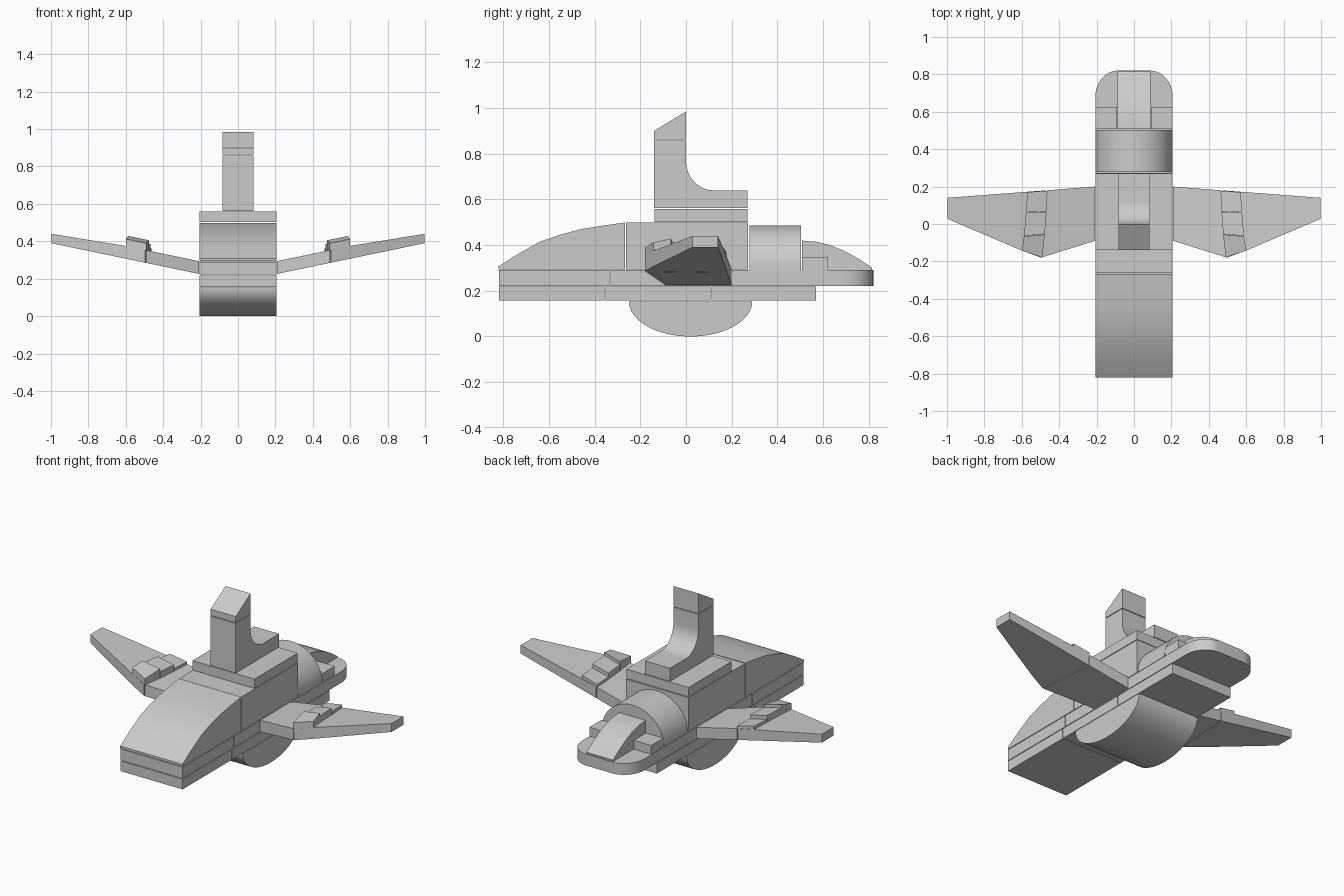
import bpy, math

if "Cube" in bpy.data.objects:
    bpy.data.objects.remove(bpy.data.objects["Cube"])

G = 0.002   # half of the thin seam between neighbouring parts
W = 0.206   # half width of the fuselage


def make(name, bottom, top):
    """Solid between two matching vertex loops."""
    n = len(bottom)
    faces = [tuple(range(n))[::-1], tuple(range(n, 2 * n))]
    faces += [(i, (i + 1) % n, n + (i + 1) % n, n + i) for i in range(n)]
    me = bpy.data.meshes.new(name)
    me.from_pydata(bottom + top, [], faces)
    ob = bpy.data.objects.new(name, me)
    bpy.context.collection.objects.link(ob)
    bpy.ops.object.select_all(action='DESELECT')
    ob.select_set(True)
    bpy.context.view_layer.objects.active = ob
    bpy.ops.object.mode_set(mode='EDIT')
    bpy.ops.mesh.select_all(action='SELECT')
    bpy.ops.mesh.normals_make_consistent(inside=False)
    bpy.ops.object.mode_set(mode='OBJECT')
    bpy.ops.object.shade_smooth_by_angle(angle=math.radians(26))
    return ob


def side(name, pts, hw):
    """Side profile (y, z) extruded across the width."""
    return make(name, [(-hw, y, z) for y, z in pts], [(hw, y, z) for y, z in pts])


def box(name, x0, x1, y0, y1, z0, z1):
    q = [(x0, y0 + G), (x1, y0 + G), (x1, y1 - G), (x0, y1 - G)]
    return make(name, [(x, y, z0 + G) for x, y in q], [(x, y, z1 - G) for x, y in q])


def arc(cx, cy, rx, ry, a0, a1, n=16):
    out = []
    for i in range(n + 1):
        a = math.radians(a0 + (a1 - a0) * i / n)
        out.append((cx + rx * math.cos(a), cy + ry * math.sin(a)))
    return out


# rounded belly
side("belly", arc(0.02, 0.154, 0.27, 0.154, 180, 360, 32), W)

# lower and upper deck plates
for i, (a, b) in enumerate([(-0.82, -0.355), (-0.355, 0.11), (0.11, 0.572)]):
    box(f"lower_plate_{i + 1}", -W, W, a, b, 0.155, 0.22)
box("upper_plate_front", -W, W, -0.82, -0.333, 0.22, 0.292)
tail = [(-W, -0.331), (W, -0.331)]
tail += arc(W - 0.12, 0.685, 0.12, 0.135, 0, 90)
tail += arc(-W + 0.12, 0.685, 0.12, 0.135, 90, 180)
make("upper_plate_tail", [(x, y, 0.222) for x, y in tail], [(x, y, 0.29) for x, y in tail])

# curved nose and middle body
side("nose", [(-0.267, 0.294), (-0.82, 0.294), (-0.82, 0.308), (-0.73, 0.364), (-0.64, 0.415),
              (-0.55, 0.446), (-0.46, 0.47), (-0.36, 0.486), (-0.267, 0.499)], W)
box("middle_body", -W, W, -0.265, 0.274, 0.292, 0.5)
box("roof_plate", -W, W, -0.14, 0.272, 0.5, 0.56)

# arched engine cover
arch = arc(0, 0.292, W, 0.194, 0, 180, 32)
make("engine_arch", [(x, 0.278, z) for x, z in arch], [(x, 0.503, z) for x, z in arch])

# tail slope with small side blocks
side("tail_slope", [(0.507, 0.292), (0.507, 0.42), (0.57, 0.415), (0.63, 0.4), (0.69, 0.376),
                    (0.76, 0.338), (0.815, 0.3), (0.815, 0.292)], 0.088)
for s, label in ((1, "right"), (-1, "left")):
    box(f"tail_block_{label}", s * 0.09, s * 0.205, 0.505, 0.624, 0.29, 0.347)

# upright fin with concave back, slanted cap
side("fin", [(-0.14, 0.562), (0.27, 0.562), (0.27, 0.64)]
     + arc(0.12, 0.77, 0.12, 0.13, 270, 180) + [(0.0, 0.859), (-0.14, 0.859)], 0.083)
side("fin_cap", [(-0.14, 0.863), (0.0, 0.863), (0.0, 0.985), (-0.14, 0.9)], 0.083)


# swept, raised wings with stepped blocks
def wing_z(x):
    return 0.225 + 0.208 * (x - 0.205)


def wing_part(name, plan, low, high):
    """Plan outline following the wing slope, heights measured above its underside."""
    for s, label in ((1, "right"), (-1, "left")):
        make(f"{name}_{label}",
             [(s * x, y, wing_z(x) + h) for (x, y), h in zip(plan, low)],
             [(s * x, y, wing_z(x) + h) for (x, y), h in zip(plan, high)])


T = 0.068
wing_part("wing_inner", [(0.209, -0.09), (0.492, -0.178), (0.465, 0.18), (0.209, 0.2)],
          [0] * 4, [T] * 4)
wing_part("wing_outer", [(0.496, -0.18), (0.6, -0.142), (0.998, 0.028), (0.998, 0.14), (0.469, 0.18)],
          [0] * 5, [T, T, 0.05, 0.05, T])
wing_part("step_front", [(0.49, -0.18), (0.6, -0.142), (0.588, -0.066), (0.477, -0.056)],
          [T - 0.01] * 4, [0.105, 0.105, 0.124, 0.124])
wing_part("step_middle", [(0.477, -0.054), (0.588, -0.064), (0.578, 0.06), (0.468, 0.065)],
          [T - 0.01] * 4, [0.106] * 4)
wing_part("step_back", [(0.468, 0.067), (0.578, 0.062), (0.57, 0.17), (0.463, 0.178)],
          [T - 0.01] * 4, [0.084] * 4)
